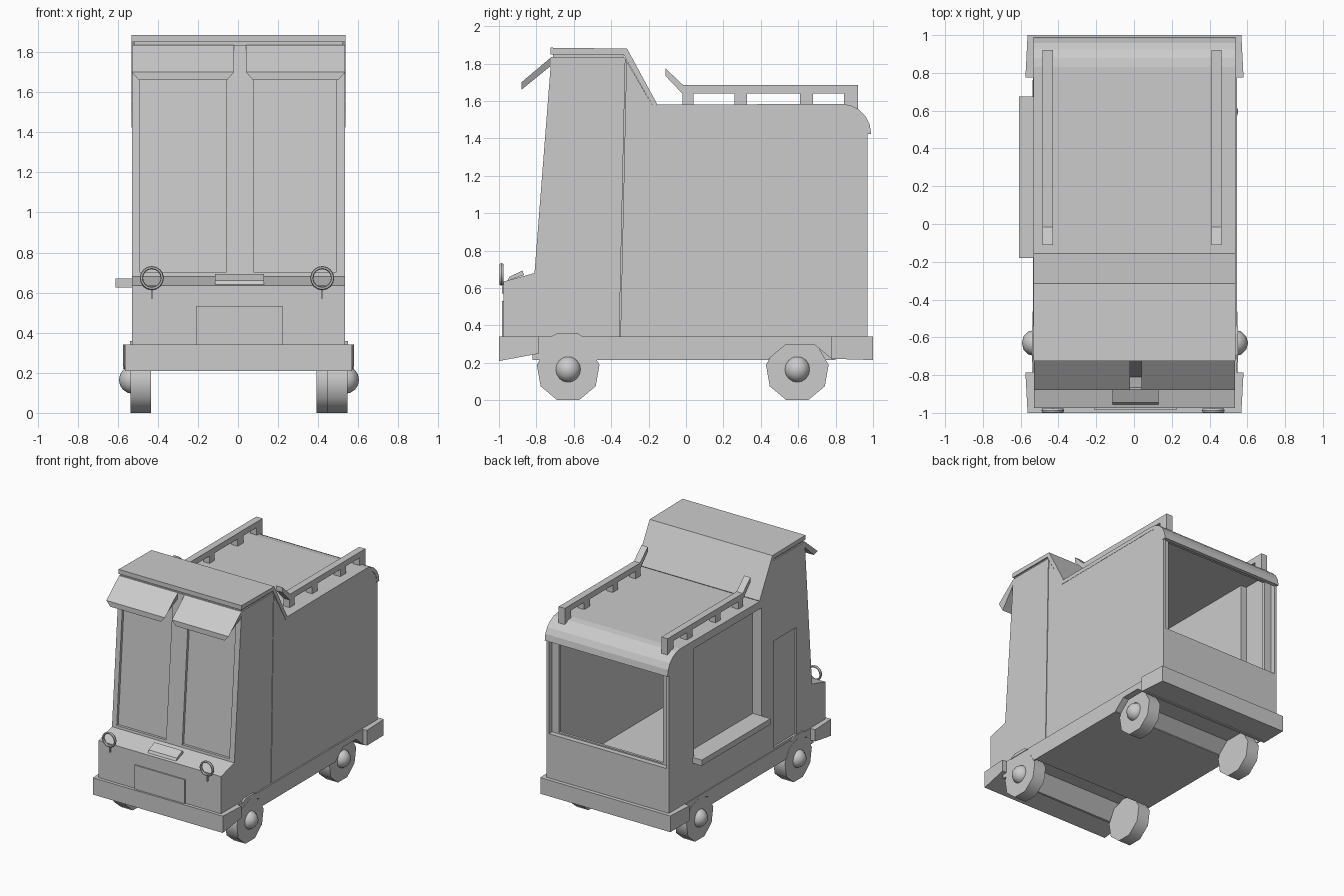
import bpy, bmesh, math

if "Cube" in bpy.data.objects:
    bpy.data.objects.remove(bpy.data.objects["Cube"])


def prism(name, pts, x0, x1):
    """Extrude a (y, z) profile along x."""
    bm = bmesh.new()
    face = bm.faces.new([bm.verts.new((x0, y, z)) for y, z in pts])
    ext = bmesh.ops.extrude_face_region(bm, geom=[face])
    moved = [v for v in ext["geom"] if isinstance(v, bmesh.types.BMVert)]
    bmesh.ops.translate(bm, verts=moved, vec=(x1 - x0, 0, 0))
    bmesh.ops.recalc_face_normals(bm, faces=bm.faces)
    me = bpy.data.meshes.new(name)
    bm.to_mesh(me)
    bm.free()
    ob = bpy.data.objects.new(name, me)
    bpy.context.collection.objects.link(ob)
    return ob


def box(name, x0, x1, y0, y1, z0, z1):
    return prism(name, [(y0, z0), (y1, z0), (y1, z1), (y0, z1)], x0, x1)


def cut(ob, cutters):
    """Subtract each cutter, apply, and remove the cutters."""
    for c in cutters:
        c.hide_render = True
        m = ob.modifiers.new("cut", "BOOLEAN")
        m.operation, m.solver, m.object = "DIFFERENCE", "EXACT", c
    bpy.context.view_layer.update()
    dg = bpy.context.evaluated_depsgraph_get()
    me = bpy.data.meshes.new_from_object(ob.evaluated_get(dg))
    ob.modifiers.clear()
    ob.data = me
    for c in cutters:
        bpy.data.objects.remove(c)


def smooth(ob):
    bpy.ops.object.select_all(action="DESELECT")
    ob.select_set(True)
    bpy.context.view_layer.objects.active = ob
    bpy.ops.object.shade_smooth_by_angle(angle=math.radians(50))


def wind_y(z):
    return -0.81 + 0.0783 * (z - 0.68)


# Hollow body with cab, hood and rear box
body = prism("body", [(-0.975, 0.34), (-0.975, 0.635), (-0.81, 0.68), (-0.72, 1.835),
                      (-0.33, 1.835), (-0.17, 1.56), (0.86, 1.56), (0.93, 1.52),
                      (0.97, 1.44), (0.97, 0.34)], -0.53, 0.535)
cutters = [
    prism("cut_inside", [(-0.74, 0.37), (-0.66, 1.80), (-0.35, 1.80), (-0.19, 1.53),
                         (0.84, 1.53), (0.91, 1.46), (0.91, 0.37)], -0.49, 0.495),
    box("cut_rear_recess", -0.51, 0.515, 0.93, 1.1, 0.69, 1.45),
    box("cut_rear", -0.45, 0.455, 0.87, 1.1, 0.70, 1.45),
    box("cut_service_window", -0.6, -0.47, -0.18, 0.66, 0.67, 1.52),
    box("cut_door", -0.6, -0.515, -0.62, -0.33, 0.36, 1.2),
    prism("cut_seam", [(-0.357, 0.33), (-0.351, 0.33), (-0.318, 1.84), (-0.324, 1.84)], 0.525, 0.6),
]
for x0, x1 in ((-0.49, -0.06), (0.08, 0.49)):
    cutters.append(prism("cut_windshield", [(wind_y(z) + d, z) for z, d in
                   ((0.70, -0.05), (0.70, 0.02), (1.74, 0.02), (1.74, -0.05))], x0, x1))
cut(body, cutters)

# Recessed service window and its counter
window = box("service_window", -0.50, -0.44, -0.20, 0.68, 0.65, 1.527)
cut(window, [box("cut_pane", -0.6, -0.455, -0.18, 0.66, 0.67, 1.52)])
box("service_counter", -0.61, -0.525, -0.18, 0.675, 0.625, 0.67)

# Roof skin that rolls over the rear edge
def roll(r, steps):
    return [(0.83 + r * math.sin(math.radians(18 * i)),
             1.425 + r * math.cos(math.radians(18 * i))) for i in steps]


prism("rear_roof", [(-0.17, 1.58)] + roll(0.16, range(6)) + roll(0.13, range(5, -1, -1))
      + [(-0.17, 1.55)], -0.532, 0.537)

# Cab roof cap and its sloping back
prism("cab_roof", [(-0.725, 1.85), (-0.725, 1.885), (-0.315, 1.88), (-0.155, 1.585),
                   (-0.17, 1.56), (-0.335, 1.85)], -0.532, 0.537)
box("cab_roof_gasket", -0.52, 0.525, -0.71, -0.335, 1.83, 1.855)

# Windshield visors, clipped at the lower corners
for side, x0, x1 in (("left", -0.53, -0.02), ("right", 0.04, 0.535)):
    visor = prism("visor_" + side, [(-0.72, 1.835), (-0.88, 1.70),
                                    (-0.88, 1.66), (-0.72, 1.79)], x0, x1)
    for v in visor.data.vertices:
        if v.co.z < 1.68:
            v.co.x += 0.035 if v.co.x < (x0 + x1) / 2 else -0.035

# Roof rails
for side, xc in (("left", -0.457), ("right", 0.437)):
    x0, x1 = xc - 0.027, xc + 0.027
    prism("rail_" + side, [(-0.02, 1.64), (0.92, 1.64), (0.92, 1.685), (-0.015, 1.685),
                           (-0.11, 1.775), (-0.11, 1.735)], x0, x1)
    for y0, y1, zb in ((-0.02, 0.04, 1.57), (0.26, 0.325, 1.57),
                       (0.61, 0.68, 1.57), (0.845, 0.92, 1.55)):
        box("rail_post_" + side, x0, x1, y0, y1, zb, 1.645)

# Chassis with wheel tunnels (open arch only at the rear right)
chassis = box("chassis", -0.535, 0.545, -0.82, 0.80, 0.215, 0.342)


def tunnel(yc, top, x0, x1):
    return prism("cut_tunnel", [(yc - 0.2, 0.1), (yc - 0.17, 0.22), (yc - 0.08, top),
                                (yc + 0.08, top), (yc + 0.17, 0.22), (yc + 0.2, 0.1)], x0, x1)


cut(chassis, [tunnel(-0.63, 0.325, -0.525, 0.535), tunnel(0.61, 0.295, -0.525, 0.7)])

# Bumpers, slightly narrower at the ends
for name, pts in (("front_bumper", [(-1.0, 0.21), (-0.785, 0.25), (-0.785, 0.342), (-1.0, 0.342)]),
                  ("rear_bumper", [(0.775, 0.222), (1.0, 0.215), (1.0, 0.342), (0.775, 0.342)])):
    bumper = prism(name, pts, -0.575, 0.58)
    for v in bumper.data.vertices:
        if abs(v.co.y) > 0.9:
            v.co.x *= 0.98

# Nine-sided wheels and hub domes; x is the outer face of each wheel
for name, x, yc in (("front_left", -0.537, -0.63), ("front_right", 0.547, -0.63),
                    ("rear_left", -0.537, 0.595), ("rear_right", 0.495, 0.595)):
    side = 1 if x > 0 else -1
    pts = [(yc + 0.17 * math.cos(a), 0.16 + 0.17 * math.sin(a))
           for a in [math.radians(-110 + 40 * i) for i in range(9)]]
    smooth(prism("wheel_" + name, pts, x - side * 0.103, x))
    bpy.ops.mesh.primitive_uv_sphere_add(segments=12, ring_count=8, radius=0.07,
                                         location=(x - side * 0.013, yc, 0.165))
    bpy.context.object.name = "hub_" + name
    smooth(bpy.context.object)

# Small front fender caps
for side, x0, x1 in (("left", -0.54, -0.5), ("right", 0.5, 0.55)):
    prism("fender_" + side, [(-0.73, 0.335), (-0.69, 0.358), (-0.58, 0.358), (-0.54, 0.335)], x0, x1)

# Headlight rings on short stems
for side, xc in (("left", -0.43), ("right", 0.42)):
    bpy.ops.mesh.primitive_torus_add(major_segments=16, minor_segments=6, major_radius=0.052,
                                     minor_radius=0.008, location=(xc, -0.987, 0.673),
                                     rotation=(math.pi / 2, 0, 0))
    ring = bpy.context.object
    ring.name = "headlight_ring_" + side
    ring.scale.z = 1.5
    smooth(ring)
    box("headlight_stem_" + side, xc - 0.005, xc + 0.005, -0.985, -0.97, 0.57, 0.62)

# Hood vent and front plate
prism("hood_vent", [(-0.955, 0.64), (-0.945, 0.66), (-0.875, 0.693), (-0.865, 0.67)], -0.115, 0.13)
box("front_plate", -0.21, 0.225, -0.985, -0.97, 0.342, 0.53)
